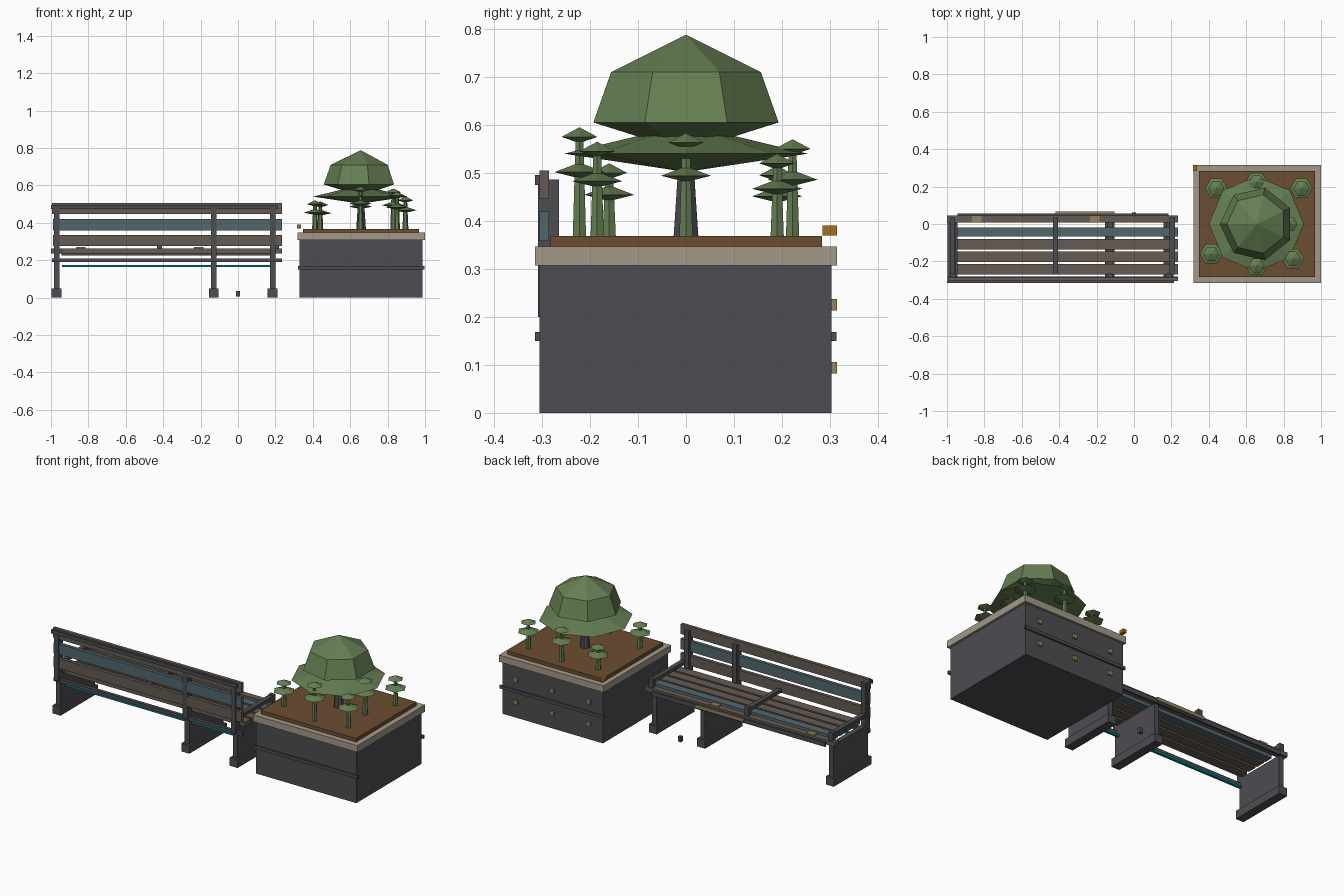
import bpy, bmesh, math

if "Cube" in bpy.data.objects:
    bpy.data.objects.remove(bpy.data.objects["Cube"])

COL = {
    "wood": (0.13, 0.105, 0.085), "blue": (0.085, 0.135, 0.155),
    "steel": (0.075, 0.075, 0.085), "tan": (0.30, 0.23, 0.11),
    "teal": (0.0, 0.22, 0.27), "stone": (0.36, 0.32, 0.25),
    "soil": (0.15, 0.075, 0.03), "leaf": (0.13, 0.21, 0.085),
    "gold": (0.35, 0.17, 0.01),
}
MAT = {}
for key, c in COL.items():
    m = bpy.data.materials.new(key)
    m.diffuse_color = (*c, 1)
    m.use_nodes = True
    m.node_tree.nodes["Principled BSDF"].inputs["Base Color"].default_value = m.diffuse_color
    MAT[key] = m


def finish(name, bm, mat):
    bmesh.ops.recalc_face_normals(bm, faces=bm.faces)
    me = bpy.data.meshes.new(name)
    bm.to_mesh(me)
    bm.free()
    me.materials.append(MAT[mat])
    ob = bpy.data.objects.new(name, me)
    bpy.context.collection.objects.link(ob)
    return ob


def box(name, x, y, z, mat):
    """Box from (min, max) ranges."""
    bm = bmesh.new()
    bmesh.ops.create_cube(bm, size=1)
    for v in bm.verts:
        v.co = [r[0] + (c + 0.5) * (r[1] - r[0]) for c, r in zip(v.co, (x, y, z))]
    return finish(name, bm, mat)


def lathe(name, x, y, profile, sides, mat, turn=0.0):
    """Faceted solid from (radius, height) rings; radius 0 makes a tip."""
    bm = bmesh.new()
    rings = []
    for r, z in profile:
        if r == 0:
            rings.append([bm.verts.new((x, y, z))] * sides)
        else:
            rings.append([bm.verts.new((x + r * math.cos(turn + math.tau * i / sides),
                                        y + r * math.sin(turn + math.tau * i / sides), z))
                          for i in range(sides)])
    for a, b in zip(rings, rings[1:]):
        for i in range(sides):
            j = (i + 1) % sides
            bm.faces.new(list(dict.fromkeys((a[i], a[j], b[j], b[i]))))
    for ring, (r, _) in ((rings[0], profile[0]), (rings[-1], profile[-1])):
        if r:
            bm.faces.new(ring)
    return finish(name, bm, mat)


# Bench supports: foot, side panel and back post
for i, x in enumerate((-0.97, -0.13, 0.185)):
    box(f"foot_{i}", (x - 0.026, x + 0.026), (-0.305, 0.045), (0, 0.048), "steel")
    box(f"leg_panel_{i}", (x - 0.015, x + 0.015), (-0.29, 0.03), (0.048, 0.236), "steel")
    box(f"back_post_{i}", (x - 0.015, x + 0.015), (-0.308, -0.265), (0.2, 0.486), "steel")

# Seat slats
for i, (y0, y1, mat) in enumerate([(-0.27, -0.215, "wood"), (-0.202, -0.148, "wood"),
                                   (-0.135, -0.08, "wood"), (-0.068, -0.018, "blue")]):
    box(f"seat_slat_{i}", (-0.945, 0.235), (y0, y1), (0.236, 0.262), mat)
box("front_seat_slat", (-1, 0.235), (0.008, 0.045), (0.236, 0.262), "wood")
box("front_rail", (-0.945, 0.185), (0.045, 0.055), (0.225, 0.25), "steel")
box("front_plate", (-0.42, -0.105), (0.055, 0.066), (0.235, 0.255), "tan")
for i, x in enumerate((-0.84, -0.21)):
    box(f"seat_clip_{i}", (x - 0.025, x + 0.025), (0.01, 0.043), (0.255, 0.27), "tan")

# Backrest slats and rails
box("back_slat_low", (-0.99, 0.235), (-0.305, -0.285), (0.275, 0.335), "wood")
box("back_slat_mid", (-0.99, 0.235), (-0.305, -0.285), (0.358, 0.42), "blue")
box("back_slat_top", (-0.995, 0.235), (-0.305, -0.285), (0.447, 0.505), "wood")
box("back_cap_rail", (-1, 0.215), (-0.315, -0.305), (0.475, 0.496), "steel")
box("rear_low_rail", (-0.995, 0.235), (-0.3, -0.28), (0.19, 0.21), "steel")
box("light_strip", (-0.94, 0.18), (-0.27, -0.255), (0.163, 0.175), "teal")

# Low armrests
for i, x in enumerate((-0.97, -0.42, 0.205)):
    box(f"arm_stub_{i}", (x - 0.014, x + 0.014), (0.01, 0.035), (0.25, 0.31), "steel")
    box(f"arm_bar_{i}", (x - 0.014, x + 0.014), (-0.27, 0.02), (0.286, 0.306), "steel")

# Loose ground block
box("ground_block", (-0.01, 0.01), (0.042, 0.062), (0.005, 0.035), "steel")

# Planter
PX = 0.658
box("planter_body", (0.33, 0.986), (-0.305, 0.303), (0, 0.307), "steel")
box("planter_rim", (0.318, 1.0), (-0.315, 0.315), (0.307, 0.347), "stone")
box("soil", (0.347, 0.968), (-0.283, 0.283), (0.347, 0.368), "soil")
box("band_front", (0.32, 0.998), (-0.315, -0.304), (0.15, 0.168), "steel")
box("band_back", (0.32, 0.998), (0.302, 0.314), (0.15, 0.168), "steel")
for i, x in enumerate((0.42, PX, 0.895)):
    for j, z in enumerate((0.094, 0.225)):
        box(f"stud_{i}_{j}", (x - 0.013, x + 0.013), (0.302, 0.315), (z - 0.012, z + 0.012), "tan")
box("corner_marker", (0.316, 0.337), (0.284, 0.315), (0.37, 0.39), "gold")

# Tree
lathe("trunk", PX, 0, [(0.028, 0.366), (0.017, 0.52)], 8, "steel", math.pi / 8)
lathe("lower_canopy", PX - 0.004, 0, [(0, 0.502), (0.254, 0.54), (0.1, 0.577), (0, 0.59)], 8, "leaf")
lathe("upper_canopy", PX - 0.002, 0,
      [(0.1, 0.575), (0.198, 0.605), (0.16, 0.71), (0, 0.788)], 7, "leaf", math.pi)

# Small tiered plants: x, y, height of the top tier
plants = [(0.44, 0.19, 0.50), (0.655, 0.222, 0.555), (0.895, 0.19, 0.525),
          (0.412, -0.16, 0.505), (0.655, -0.222, 0.58), (0.85, -0.185, 0.55),
          (0.83, 0.0, 0.568)]
for i, (x, y, top) in enumerate(plants):
    low = 0.368 + (top - 0.368) * 0.63
    lathe(f"plant_stem_{i}", x, y, [(0.016, 0.366), (0.009, top)], 6, "leaf")
    for tier, r, z in (("low", 0.06, low), ("top", 0.043, top - 0.005)):
        lathe(f"plant_{tier}_{i}", x, y, [(0, z - 0.013), (r, z), (0, z + 0.02)], 6, "leaf")
